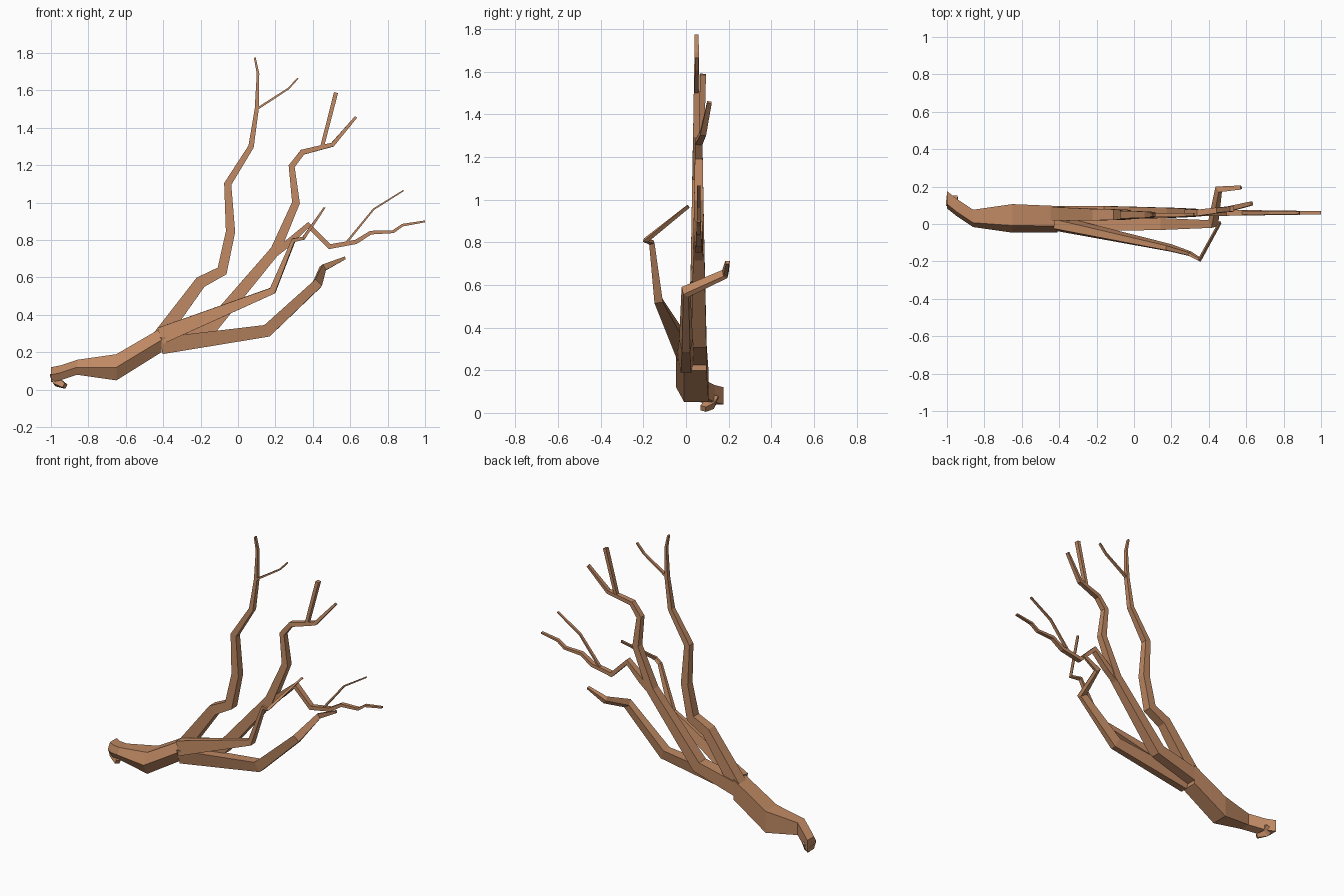
import bpy, bmesh
from mathutils import Vector

cube = bpy.data.objects.get("Cube")
if cube:
    bpy.data.objects.remove(cube)

bark = bpy.data.materials.new("bark_brown")
bark.use_nodes = True
colour = (.52, .25, .125, 1)
bark.diffuse_color = colour
bark.node_tree.nodes["Principled BSDF"].inputs["Base Color"].default_value = colour


# Cross-sections, written as corners (side, up)
def four_sided(top=1, base=1):
    """Four corners whose top or base edge may be narrowed."""
    return [(-top, 1), (top, 1), (base, -1), (-base, -1)]


def ridged(side=1.25):
    """Flat at the back, with a ridge along the front."""
    return [(-side, 0), (-side / 2, 1), (side, 1), (side, -1), (-side / 2, -1)]


def spread(start, y, *outline):
    """Continue from a start point through outline points lying in one plane."""
    return [start] + [Vector((x, y, z)) for x, z in outline]


def branch(name, path, thick, thin, section=four_sided(), power=1, upright=False):
    """Loft a section along a path, tapering from thick to thin by distance."""
    path = [Vector(point) for point in path]
    steps = [(b - a).length for a, b in zip(path, path[1:])]
    bm = bmesh.new()
    rings = []
    for i, point in enumerate(path):
        # Each ring lies across the average of the neighbouring directions
        along = Vector()
        for a, b in zip(path[max(i - 1, 0):i + 1], path[max(i - 1, 0) + 1:i + 2]):
            along += (b - a).normalized()
        if upright:
            along = Vector((1, 0, 0))
        along.normalize()
        side = Vector((0, 1, 0))
        side = (side - along * side.dot(along)).normalized()
        up = along.cross(side)

        remaining = sum(steps[i:]) / sum(steps)
        depth = thin + (thick - thin) * remaining ** power
        width = depth * .8 + .01
        rings.append([bm.verts.new(point + (side * s * width + up * u * depth) / 2)
                      for s, u in section])

    # Skin neighbouring rings and close both ends
    for near, far in zip(rings, rings[1:]):
        for j in range(len(section)):
            bm.faces.new((near[j - 1], near[j], far[j], far[j - 1]))
    bm.faces.new(rings[0])
    bm.faces.new(rings[-1])
    bmesh.ops.recalc_face_normals(bm, faces=bm.faces)

    mesh = bpy.data.meshes.new(name)
    bm.to_mesh(mesh)
    bm.free()
    mesh.materials.append(bark)
    obj = bpy.data.objects.new(name, mesh)
    bpy.context.collection.objects.link(obj)
    return path


# Thick limb: narrow broken end, swelling, then the crown where it divides
neck = Vector((-.86, .03, .12))
swell = Vector((-.65, .03, .12))
crown = Vector((-.41, .025, .265))
branch("trunk_end", [(-1, .13, .08), (-.95, .09, .09), neck], .08, .08, ridged(), upright=True)
branch("trunk_swelling", [neck, swell], .08, .14, ridged(), upright=True)
branch("trunk", [swell, crown], .14, .13, ridged(), upright=True)

# Hooked stub hanging under the broken end
branch("broken_stub", [(-.975, .125, .08), (-.965, .11, .04), (-.925, .08, .02)], .06, .025)

# Tall branch with a side twig
root = crown + Vector((-.02, .03, 0))
tall = branch("tall_branch",
              spread(root, .05, (-.2, .575), (-.085, .635), (-.04, .845), (-.055, 1.1),
                     (.07, 1.3), (.1, 1.5), (.107, 1.69), (.09, 1.775)), .08, .01)
branch("tall_twig", spread(tall[-3], .05, (.27, 1.61), (.32, 1.665)), .012, .008)

# Middle branch with a fork near its end
middle = branch("middle_branch",
                spread(root, .06, (-.14, .34), (.2, .745), (.31, 1), (.287, 1.195),
                       (.345, 1.27)) + [Vector((.505, .08, 1.31)), Vector((.63, .11, 1.457))],
                .09, .014)
fork = middle[-3].lerp(middle[-2], .65)
branch("middle_fork", spread(fork, .08, (.524, 1.588)), .02, .022)

# Crooked side branch with a fork
crooked = branch("side_branch",
                 spread(middle[2] - Vector((.03, 0, .035)), .06, (.27, .785), (.375, .88),
                        (.49, .765), (.63, .79), (.71, .84), (.83, .845), (.88, .88),
                        (1, .9)), .042, .01)
branch("side_fork", spread(crooked[3].lerp(crooked[4], .6), .06, (.725, .965), (.885, 1.065)),
       .012, .007)

# Forward-reaching branch
lift = Vector((0, -.025, .025))
branch("front_branch", [crown + lift, (.185, -.128, .53), (.297, -.16, .8),
                        (.35, -.19, .81), (.46, .01, .97)],
       .09, .01, four_sided(top=.6), power=1.5)

# Low branch bending backward at its tip
branch("low_branch", [crown - Vector((0, .025, .03)), (.155, 0, .315), (.425, 0, .565),
                      (.455, .185, .65), (.573, .195, .705)],
       .09, .015, four_sided(base=.6), power=.6)
